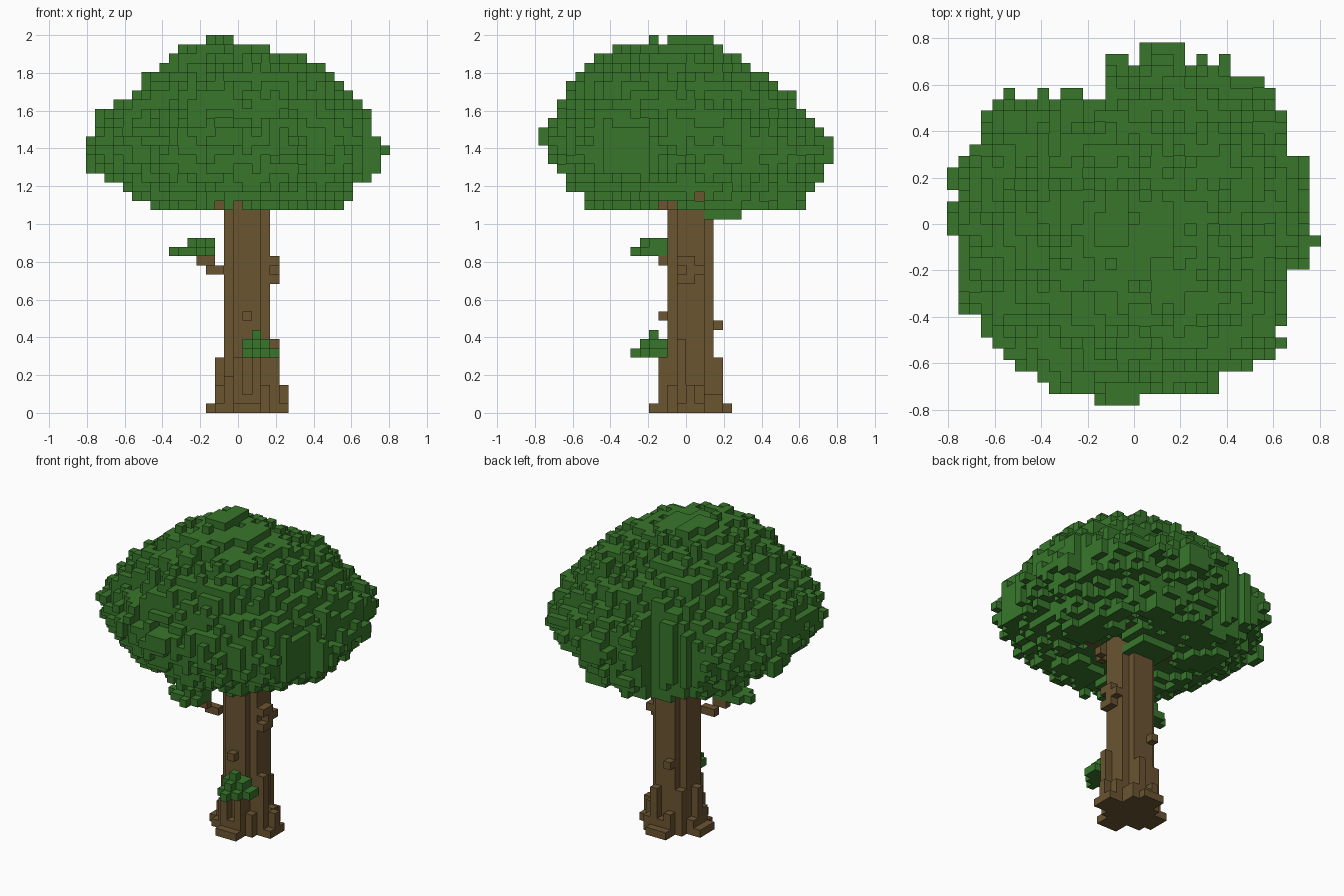
import bpy, bmesh, random
from mathutils import Vector, noise

random.seed(7)
V = 2 / 41                      # edge of one cube
HALF_X, HALF_Y = 16.5, 16       # grid offset that centres the model
TRUNK_I, TRUNK_J = 17, 16       # trunk centre cell

old = bpy.data.objects.get("Cube")
if old:
    bpy.data.objects.remove(old, do_unlink=True)


def material(name, rgb):
    mat = bpy.data.materials.new(name)
    mat.use_nodes = True
    mat.diffuse_color = (*rgb, 1)
    mat.node_tree.nodes["Principled BSDF"].inputs["Base Color"].default_value = (*rgb, 1)
    return mat


leaf_green = material("leaf green", (0.040, 0.183, 0.025))
bark_brown = material("bark brown", (0.146, 0.089, 0.031))

SIDES = [Vector(d) for d in ((1, 0, 0), (-1, 0, 0), (0, 1, 0), (0, -1, 0), (0, 0, 1), (0, 0, -1))]


def neighbours(cell):
    return [tuple(int(c + d) for c, d in zip(cell, side)) for side in SIDES]


def voxel_object(name, cells, mat):
    """Skin a set of grid cells with only its exposed square faces."""
    bm = bmesh.new()
    corners = {}

    def vert(p):
        key = tuple(round(c) for c in p)
        if key not in corners:
            corners[key] = bm.verts.new(((key[0] - HALF_X) * V, (key[1] - HALF_Y) * V, key[2] * V))
        return corners[key]

    for cell in sorted(cells):
        centre = Vector(cell) + Vector((0.5, 0.5, 0.5))
        for side, other in zip(SIDES, neighbours(cell)):
            if other in cells:
                continue
            u = Vector((side.y, side.z, side.x))
            w = side.cross(u)
            quad = [vert(centre + (side + u * a + w * b) / 2)
                    for a, b in ((-1, -1), (1, -1), (1, 1), (-1, 1))]
            bm.faces.new(quad)
    mesh = bpy.data.meshes.new(name)
    bm.to_mesh(mesh)
    bm.free()
    mesh.materials.append(mat)
    obj = bpy.data.objects.new(name, mesh)
    bpy.context.collection.objects.link(obj)
    return obj


def box(i, j, k):
    """Cells in three inclusive index ranges."""
    return {(a, b, c) for a in range(i[0], i[1] + 1)
            for b in range(j[0], j[1] + 1) for c in range(k[0], k[1] + 1)}


# Trunk: a rounded column with ragged root columns and a spread foot
trunk = set()
for di in range(-4, 5):
    for dj in range(-4, 5):
        dist = (di * di + dj * dj) ** 0.5
        if dist < 2.5:
            height = 27
        elif dist < 3.3:
            height = random.choice((2, 3, 4, 6, 6))
        elif dist < 4.2:
            height = random.choice((0, 1, 1, 2)) if dist < 4 else 1
        else:
            height = 0
        for k in range(height):
            trunk.add((TRUNK_I + di, TRUNK_J + dj, k))
trunk |= box((20, 20), (15, 15), (0, 7)) | box((21, 21), (16, 16), (0, 2))
# Knots in the bark
trunk |= box((17, 17), (13, 13), (10, 10)) | box((16, 16), (19, 19), (9, 9))
trunk |= box((20, 20), (16, 16), (14, 16)) | {(20, 15, 14), (20, 17, 15), (20, 15, 16)}
voxel_object("trunk", trunk, bark_brown)

# Side twig and the branches that carry the crown
voxel_object("side_twig", box((13, 14), (14, 14), (15, 15)) | box((12, 13), (13, 13), (16, 16)), bark_brown)
branches = {(19, 13, 22)}
for di, dj in ((0.2, 1), (0.8, 0.8), (-0.8, -0.8), (-1, 0.2), (0.9, -0.5)):
    for step in range(2, 8):
        i, j, k = round(TRUNK_I + di * step), round(TRUNK_J + dj * step), 21 + step // 2
        branches |= box((i, i), (j, j), (max(k, 22), k + 1))
branch_columns = {c[:2] for c in branches}
voxel_object("crown_branches", branches, bark_brown)

# Leaf tufts on the twig and low on the trunk
voxel_object("twig_leaves", box((10, 13), (11, 13), (17, 17)) | box((11, 13), (12, 13), (18, 18))
             | {(9, 12, 17), (12, 10, 17), (12, 11, 18)}, leaf_green)
voxel_object("trunk_leaves", box((17, 19), (11, 13), (6, 6)) | box((17, 19), (12, 13), (7, 7))
             | {(18, 10, 6), (18, 11, 7), (18, 12, 8), (20, 13, 6), (20, 12, 6)}, leaf_green)

# Crown extents per height: left, right, front, back
CROWN = [
    (-.50, .56, -.52, .62), (-.64, .66, -.62, .68), (-.76, .75, -.71, .71),
    (-.81, .79, -.78, .77), (-.78, .75, -.77, .72), (-.74, .69, -.70, .63),
    (-.59, .62, -.65, .57), (-.49, .52, -.59, .49), (-.37, .32, -.46, .28),
    (-.21, .0, -.16, .12),
]


def crown_extent(z):
    t = min(max((z - 1.1) * 10, 0), len(CROWN) - 1.001)
    n = int(t)
    return [a + (b - a) * (t - n) for a, b in zip(CROWN[n], CROWN[n + 1])]


def open_underside(i, j, k, x, y):
    """Ragged hollow below the crown that leaves the branches in sight."""
    if (i, j) in branch_columns:
        return True
    if k == 22 and ((i in (14, 16) and j < 16) or (j in (13, 14) and i > 19)):
        return True
    if k == 23 and j == 17 and i > 19:
        return True
    gap = noise.noise(Vector((x * 5, y * 5, 3))) + 0.25 * random.random()
    near = (x - .05) ** 2 + (y - .02) ** 2 < (.07 if k == 22 else .03)
    return near or gap < (0.05 if k == 22 else -0.3)


crown = set()
for i in range(33):
    for j in range(32):
        sink = random.choice((0, 0.3, 0.6, 1, 1.5)) * V     # uneven leaf tips
        x, y = (i + .5 - HALF_X) * V, (j + .5 - HALF_Y) * V
        # Flatter flanks of the outline
        stray = random.random() * 0.05
        if x < -.12 and y > .54 + stray:
            continue
        if x > .63 + stray and not -.2 < y < .3:
            continue
        for k in range(22, 40):
            z = (k + .5) * V
            left, right, front, back = crown_extent(z + sink if z > 1.5 else z)
            cx, cy = (left + right) / 2, (front + back) / 2
            power = 2.1 if x < cx or z < 1.25 else 2.5
            reach = (abs((x - cx) / (right - left) * 2) ** power
                     + abs((y - cy) / (back - front) * 2) ** power) ** (1 / power)
            lumps = noise.noise(Vector((x, y, z)) * 4)
            limit = 1.01 - 0.11 * random.random() + 0.05 * lumps
            if reach < limit and not (k < 24 and open_underside(i, j, k, x, y)):
                crown.add((i, j, k))

# Low clump behind the trunk, and stray leaves on the outline
crown |= box((15, 19), (18, 21), (21, 22)) | box((15, 20), (19, 22), (22, 23))
crown |= box((18, 20), (30, 31), (27, 29)) | box((14, 16), (0, 0), (29, 30)) | {(18, 0, 28)}
crown |= box((0, 0), (19, 20), (26, 27)) | {(0, 15, 28), (24, 30, 28), (24, 29, 28)}
crown |= box((31, 32), (14, 14), (28, 28)) | box((31, 31), (20, 21), (27, 27))
# Tips at the top
crown |= box((13, 15), (14, 16), (38, 40)) | box((14, 15), (17, 18), (38, 40)) | box((14, 14), (12, 12), (38, 40))
crown |= box((18, 19), (16, 17), (38, 39))
crown = {c for c in crown if any(n in crown for n in neighbours(c))}
voxel_object("leaf_crown", crown - trunk - branches, leaf_green)
